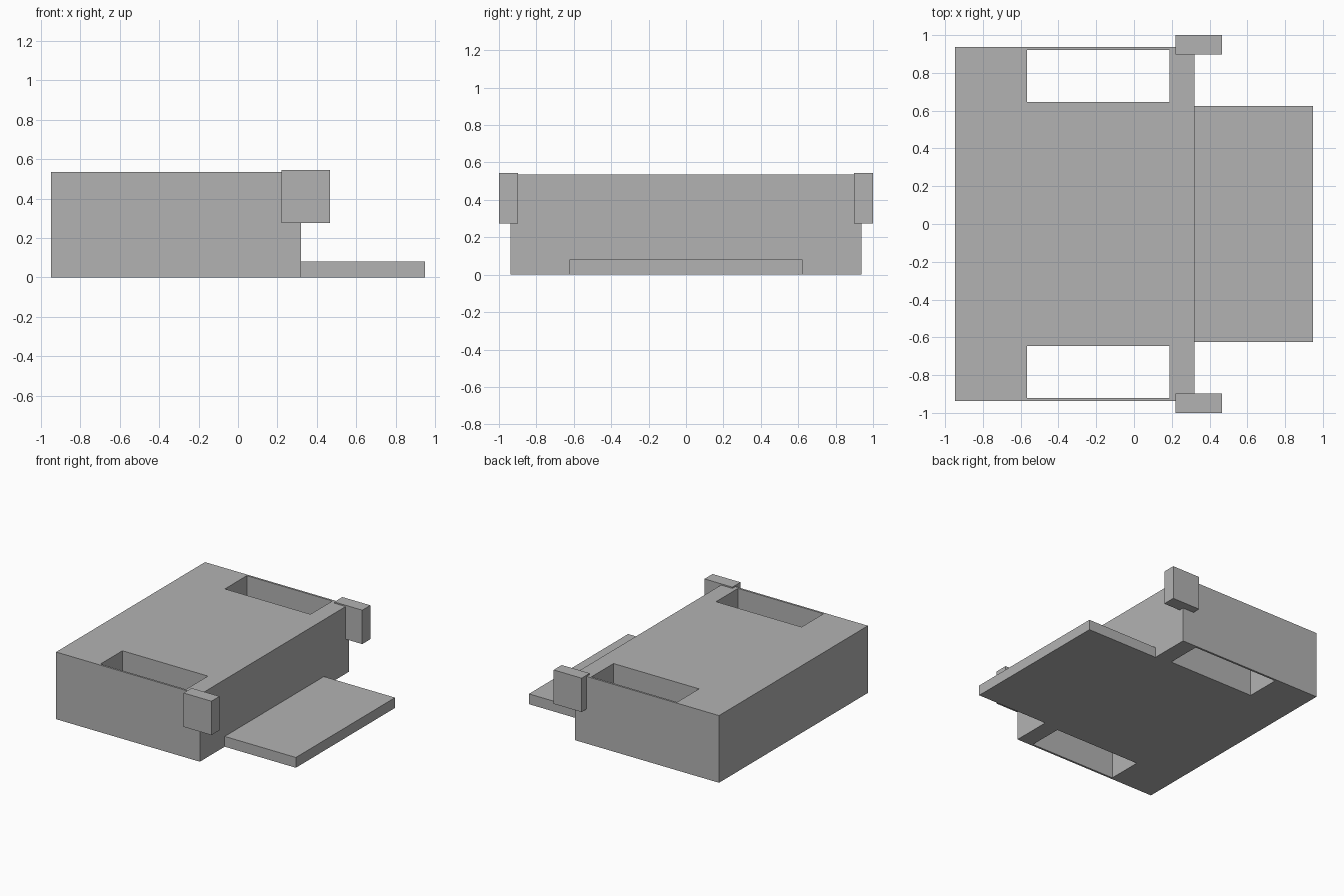
import bpy

if "Cube" in bpy.data.objects:
    bpy.data.objects.remove(bpy.data.objects["Cube"], do_unlink=True)

# Single flat grey
grey = bpy.data.materials.new("plain_grey")
grey.use_nodes = True
colour = (0.45, 0.45, 0.45, 1)
grey.diffuse_color = colour
grey.node_tree.nodes["Principled BSDF"].inputs["Base Color"].default_value = colour


def box(name, x, y, z):
    """Box spanning the given (low, high) range on each axis."""
    spans = (x, y, z)
    bpy.ops.mesh.primitive_cube_add(size=1, location=[(a + b) / 2 for a, b in spans])
    obj = bpy.context.object
    obj.name = obj.data.name = name
    obj.scale = [b - a for a, b in spans]
    bpy.ops.object.transform_apply(location=False, rotation=False, scale=True)
    obj.data.materials.append(grey)
    return obj


def side_span(side, inner, outer):
    return tuple(sorted((side * inner, side * outer)))


# Main block and the low shelf in front of its +x face
body = box("body", (-0.947, 0.32), (-0.937, 0.937), (0, 0.535))
box("shelf", (0.32, 0.947), (-0.624, 0.624), (0, 0.082))

for label, side in (("left", 1), ("right", -1)):
    # Corner block, straddling the outer wall
    box(label + "_corner_block", (0.22, 0.466), side_span(side, 0.898, 1.0), (0.275, 0.545))

    # Slot passing right through the body
    cutter = box(label + "_slot_cutter", (-0.567, 0.187), side_span(side, 0.645, 0.921), (-0.2, 0.8))
    cutter.hide_render = True
    cut = body.modifiers.new(label + "_slot", "BOOLEAN")
    cut.operation = "DIFFERENCE"
    cut.solver = "EXACT"
    cut.object = cutter
    bpy.context.view_layer.objects.active = body
    bpy.ops.object.modifier_apply(modifier=cut.name)
    bpy.data.objects.remove(cutter, do_unlink=True)
